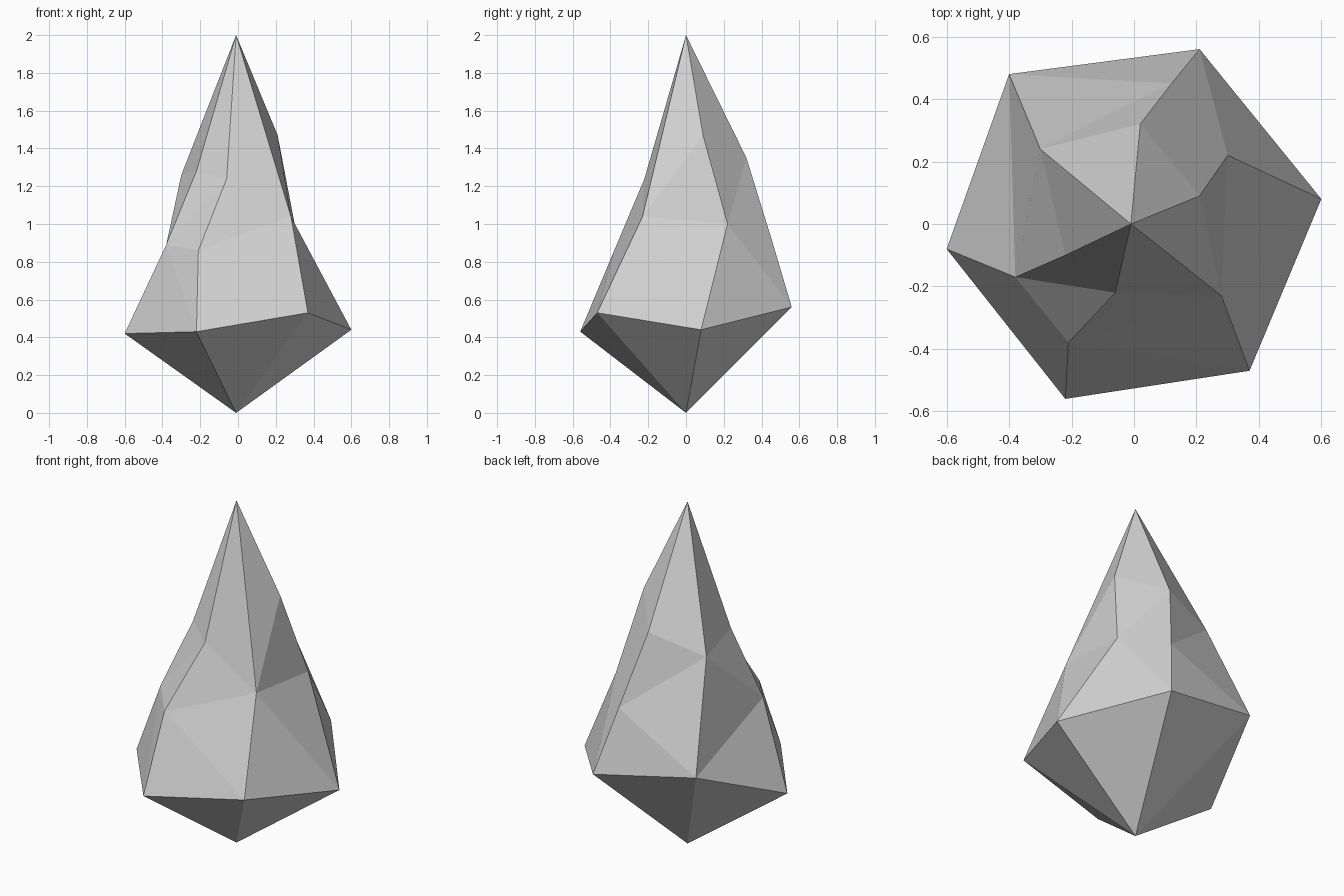
import bpy
import bmesh

cube = bpy.data.objects.get("Cube")
if cube:
    bpy.data.objects.remove(cube, do_unlink=True)

# Single stone colour
stone = bpy.data.materials.new("stone_grey")
stone.use_nodes = True
colour = (0.64, 0.64, 0.64, 1)
stone.diffuse_color = colour
stone.node_tree.nodes["Principled BSDF"].inputs["Base Color"].default_value = colour

# Corners: T is the tip, O the base point, capitals the girdle, small letters the crown
corners = {
    "T": (-.01, 0, 2), "O": (-.01, 0, 0),
    "A": (-.4, .48, .67), "B": (.21, .56, .56), "C": (.6, .08, .44),
    "D": (.37, -.47, .53), "E": (-.22, -.56, .43), "F": (-.6, -.08, .42),
    "a": (-.3, .24, 1.26), "b": (.02, .32, 1.35), "c": (.3, .22, 1),
    "d": (.21, .09, 1.47), "e": (.28, -.23, 1.04), "f": (-.06, -.22, 1.24),
    "g": (-.21, -.38, .86), "h": (-.38, -.17, .89), "i": (-.22, -.1, 1.28),
    "k": (.12, .45, .93),
}

# Each facet is named by its three corners
crown_facets = "iah ihf fhg fge ecd dcb bck bka".split()
skirt_facets = "aAh AFh hFE hEg gED gDe eDC eCc cCB cBk kBA kAa".split()


def fan(point, ring):
    """Facets joining one point to every side of a closed ring."""
    return [point + p + q for p, q in zip(ring, ring[1:] + ring[:1])]


facets = fan("T", "aifedb") + crown_facets + skirt_facets + fan("O", "ABCDEF")

bm = bmesh.new()
verts = {name: bm.verts.new(co) for name, co in corners.items()}
for facet in facets:
    bm.faces.new([verts[name] for name in facet])
bmesh.ops.recalc_face_normals(bm, faces=bm.faces)

# Flat-shaded faceted crystal
mesh = bpy.data.meshes.new("crystal_shard")
bm.to_mesh(mesh)
bm.free()
mesh.materials.append(stone)
crystal = bpy.data.objects.new("crystal_shard", mesh)
bpy.context.collection.objects.link(crystal)
